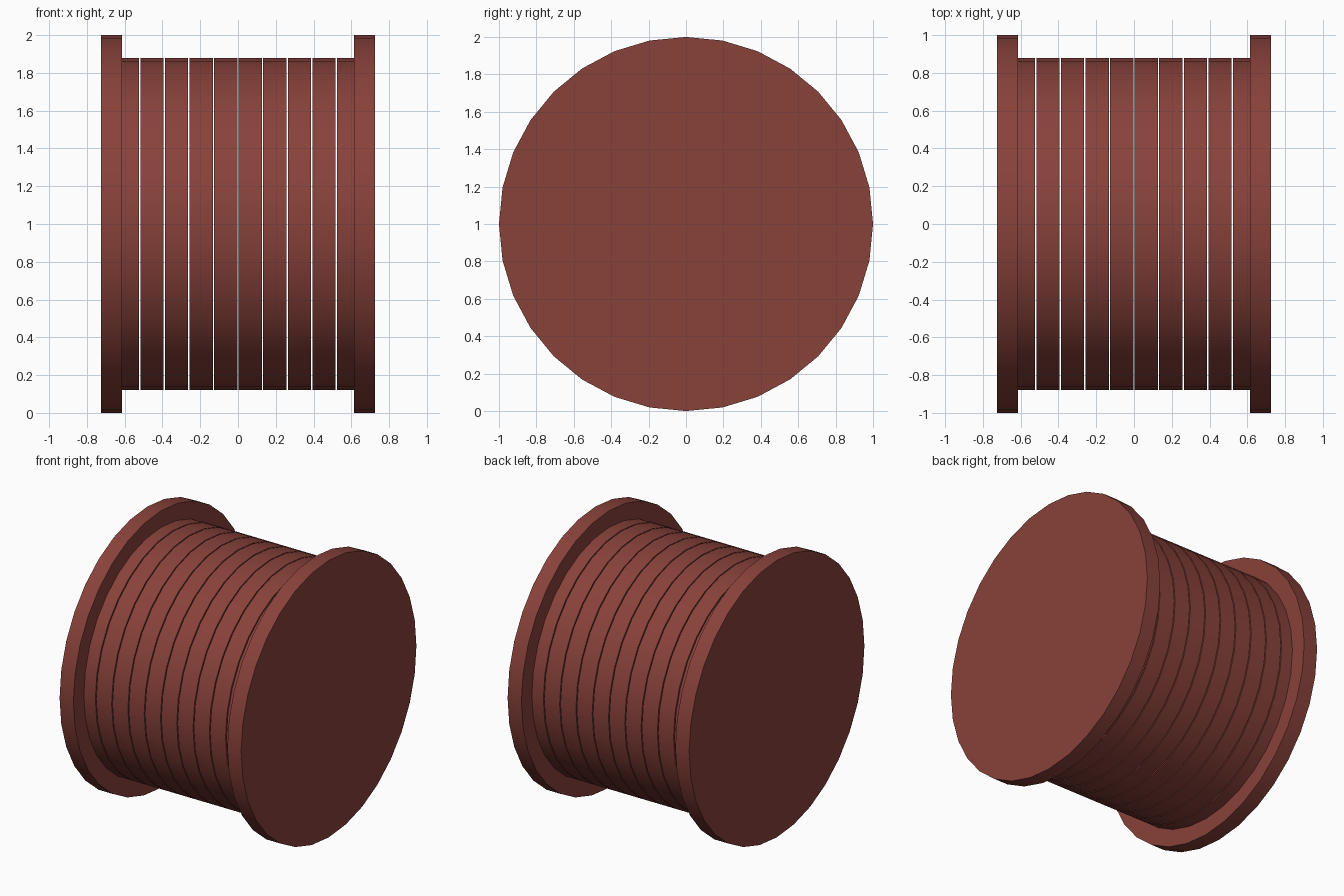
import bpy
import math

cube = bpy.data.objects.get("Cube")
if cube:
    bpy.data.objects.remove(cube, do_unlink=True)

# Single rust red colour
COLOR = (0.25, 0.054, 0.043, 1.0)
rust = bpy.data.materials.new("rust_red")
rust.use_nodes = True
rust.diffuse_color = COLOR
bsdf = rust.node_tree.nodes["Principled BSDF"]
bsdf.inputs["Base Color"].default_value = COLOR
bsdf.inputs["Roughness"].default_value = 0.7


def disc(name, radius, width, x):
    """Solid disc whose axis runs along x."""
    bpy.ops.mesh.primitive_cylinder_add(
        vertices=32, radius=radius, depth=width,
        location=(x, 0, 1), rotation=(0, math.pi / 2, 0))
    obj = bpy.context.object
    obj.name = name
    obj.data.materials.append(rust)
    bpy.ops.object.transform_apply(location=False, rotation=True, scale=True)
    bpy.ops.object.shade_smooth_by_angle(angle=math.radians(30))
    return obj


# End flanges
for side, sign in (("left", 1), ("right", -1)):
    disc(f"{side}_flange", 1.0, 0.11, sign * 0.67)

# Wound coils with narrow open gaps between them
COILS, PITCH, GAP = 10, 0.13, 0.007
for i in range(COILS):
    x = (i - (COILS - 1) / 2) * PITCH
    disc(f"coil_{i + 1}", 0.88, PITCH - GAP, x)
